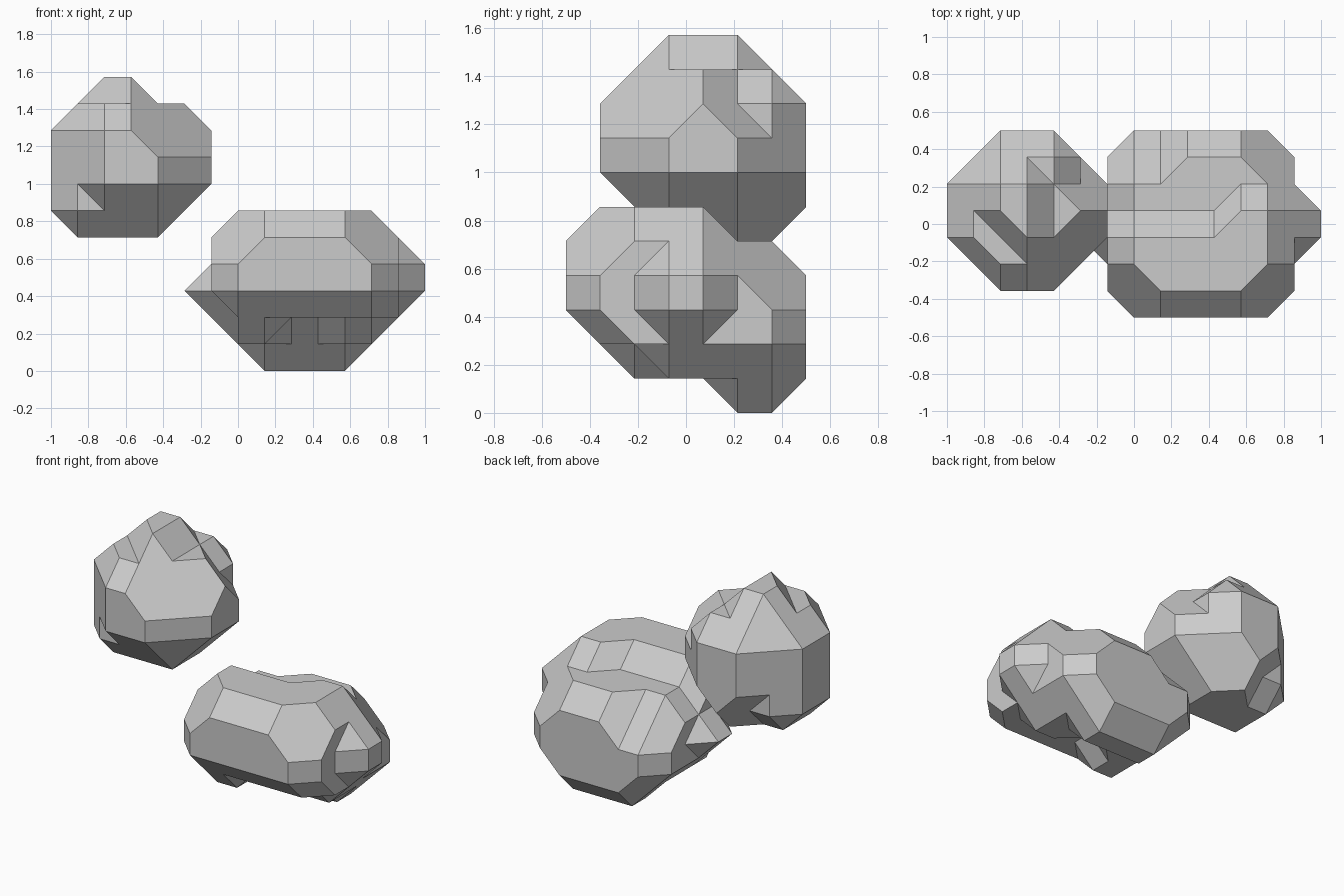
import bpy, bmesh
from itertools import product
from mathutils import Vector

UNIT = 1 / 7  # lattice spacing

if "Cube" in bpy.data.objects:
    bpy.data.objects.remove(bpy.data.objects["Cube"], do_unlink=True)

stone = bpy.data.materials.new("stone_grey")
stone.use_nodes = True
colour = (0.6, 0.6, 0.6, 1)
stone.diffuse_color = colour
stone.node_tree.nodes["Principled BSDF"].inputs["Base Color"].default_value = colour


# Upper boulder: rounded lattice ball, flattened on one shoulder
def in_upper(x, y, z):
    a, b, c = x + 4, y - 0.5, z - 8
    A, B, C = abs(a), abs(b), abs(c)
    if max(A, B, C) > 3 or A + B > 4:
        return False
    low_side = a < 0 and c < 0
    if A + C > (5 if low_side else 4):
        return False
    if B + C > (5 if a <= 0 and c < 0 and b > 0 else 4):
        return False
    if c == 3 and a not in (-1, 0):
        return False
    # small chip under the lower back corner
    if a == -1 and b - c == 5:
        return False
    if low_side:
        limit = 6
    elif c == 3:
        limit = 5 if b > 0 else 4
    elif a > 0 and c >= 0:
        limit = 5 if b >= 2 and c >= 1 else 4
    else:
        limit = 5
    return A + B + C <= limit


# Lower boulder: long bevelled block with a stepped top and a foot at the back
def in_lower(x, y, z):
    if abs(y) > 3.5 or not 0 <= z <= 6:
        return False
    # pointed ends
    if x == 7 and not (abs(y) < 1 and z in (3, 4)):
        return False
    if x == -2 and not (abs(y) < 1 and z == 3):
        return False
    if x < 0 and y < -1 and z < 3:
        return False
    if x == -1 and y > 0 and z > min(4, 5.5 - y):
        return False
    # stepped top, back foot, and the hollow in front of the foot
    if z == 6 and y > (0 if x <= 3 else 1):
        return False
    if z == 0 and y < 1:
        return False
    if z == 1 and x >= 2 and y < (0 if x <= 3 else -1):
        return False
    back_slope = 6.5 + min(max(x - 1, 0), 1)
    edges = (
        x + z <= 11, z - x <= 6, x - z <= 4, x + z >= 1,
        z - y <= 8.5, y + z <= back_slope, y + z >= -0.5, y - z <= 2.5,
        abs(y) - x <= 3.5, x + abs(y) <= 8.5,
    )
    corners = (
        x - y + z <= 12.5, z - x - y <= 7.5, x + y + z <= 11.5,
        x + y - z <= 6.5, y - x - z <= 1.5,
        x - y - z <= 5.5, -x - y - z <= 0.5,
    )
    return all(edges) and all(corners)


def hull_faces(points):
    bm = bmesh.new()
    for p in points:
        bm.verts.new(p)
    bmesh.ops.convex_hull(bm, input=bm.verts[:])
    bmesh.ops.dissolve_limit(bm, angle_limit=0.02, verts=bm.verts[:], edges=bm.edges[:])
    faces = [[tuple(v.co) for v in f.verts] for f in bm.faces]
    bm.free()
    return faces


def cell_faces(points):
    """Faces of the solid spanned by the filled corners of one cell."""
    faces = hull_faces(points)
    square = next((f for f in faces if len(f) == 4), None)
    if len(points) != 5 or not square:
        return faces
    # one corner standing on a full wall: keep only the corner wedge
    apex = next(p for p in points if p not in square)
    far = max(square, key=lambda p: (Vector(p) - Vector(apex)).length)
    if (Vector(far) - Vector(apex)).length < 1.7:
        return faces
    i = square.index(far)
    near = square[(i + 2) % 4]
    wedge = hull_faces([p for p in points if p != far])
    base = frozenset(p for p in square if p != far)
    open_half = [p for p in square if p != near]
    return [f for f in wedge if frozenset(f) != base] + [square, open_half]


def is_solid(points):
    o = Vector(points[0])
    d = [Vector(p) - o for p in points[1:]]
    return any(abs(u.cross(v).dot(w)) > 0.1 for u in d for v in d for w in d)


def boulder(name, inside):
    ys = [i - 4.5 for i in range(10)]
    lattice = list(product(range(-8, 9), ys, range(-1, 13)))
    filled = {p for p in lattice if inside(*p)}
    shell = {}
    for x, y, z in lattice:
        pts = [p for p in product((x, x + 1), (y, y + 1), (z, z + 1)) if p in filled]
        if len(pts) < 4 or not is_solid(pts):
            continue
        # walls shared by two cells cancel out
        for f in cell_faces(pts):
            key = frozenset(f)
            if key in shell:
                del shell[key]
            else:
                shell[key] = f
    bm = bmesh.new()
    verts = {}
    for f in shell.values():
        for p in f:
            if p not in verts:
                verts[p] = bm.verts.new(Vector(p) * UNIT)
        bm.faces.new([verts[p] for p in f])
    bmesh.ops.recalc_face_normals(bm, faces=bm.faces[:])
    bmesh.ops.dissolve_limit(bm, angle_limit=0.02, verts=bm.verts[:], edges=bm.edges[:])
    mesh = bpy.data.meshes.new(name)
    bm.to_mesh(mesh)
    bm.free()
    mesh.materials.append(stone)
    bpy.context.collection.objects.link(bpy.data.objects.new(name, mesh))


boulder("upper_boulder", in_upper)
boulder("lower_boulder", in_lower)
